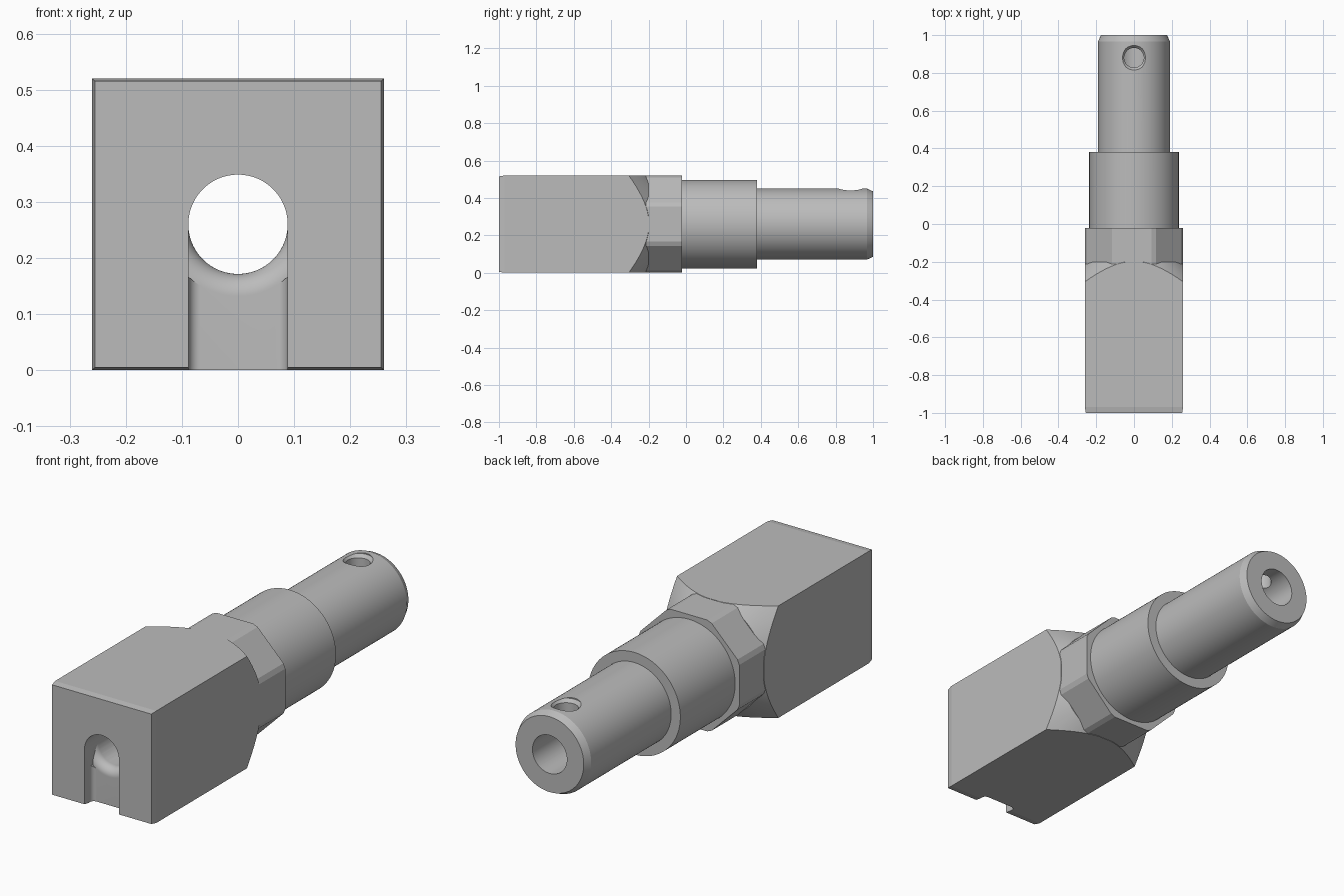
import bpy
import bmesh
import math
from mathutils import Matrix, Vector

AXIS_Z = 0.26
ALONG_Y = Matrix.Translation((0, 0, AXIS_Z)) @ Matrix.Rotation(-math.pi / 2, 4, 'X')

if "Cube" in bpy.data.objects:
    bpy.data.objects.remove(bpy.data.objects["Cube"])

steel = bpy.data.materials.new("plain_grey_steel")
steel.use_nodes = True
steel.diffuse_color = (0.5, 0.5, 0.5, 1)
steel.node_tree.nodes["Principled BSDF"].inputs["Base Color"].default_value = steel.diffuse_color


def finish(bm, name):
    bmesh.ops.recalc_face_normals(bm, faces=bm.faces)
    mesh = bpy.data.meshes.new(name)
    bm.to_mesh(mesh)
    bm.free()
    mesh.materials.append(steel)
    obj = bpy.data.objects.new(name, mesh)
    bpy.context.collection.objects.link(obj)
    return obj


def round_angles(n, start=0):
    return [start + 2 * math.pi * i / n for i in range(n)]


def lathe(name, profile, angles=None, matrix=ALONG_Y):
    """Closed solid from (radius, distance) rings, with capped ends."""
    angles = angles or round_angles(96)
    bm = bmesh.new()
    rings = [[bm.verts.new(matrix @ Vector((r * math.cos(a), r * math.sin(a), d)))
              for a in angles] for r, d in profile]
    n = len(angles)
    for low, high in zip(rings, rings[1:]):
        for i in range(n):
            j = (i + 1) % n
            bm.faces.new((low[i], low[j], high[j], high[i]))
    bm.faces.new(rings[0])
    bm.faces.new(rings[-1])
    return finish(bm, name)


def box(name, low, high, corner=0):
    """Box from two corners; the upright edges at the back may be rounded."""
    low, high = Vector(low), Vector(high)
    bm = bmesh.new()
    bmesh.ops.create_cube(bm, size=1)
    for v in bm.verts:
        v.co = Vector([(low[i] + high[i]) / 2 + v.co[i] * (high[i] - low[i]) for i in range(3)])
    if corner:
        edges = [e for e in bm.edges if all(v.co.y > high.y - 1e-5 for v in e.verts)
                 and abs(e.verts[0].co.x - e.verts[1].co.x) < 1e-5]
        bmesh.ops.bevel(bm, geom=edges, offset=corner, segments=16,
                        profile=0.5, affect='EDGES')
    return finish(bm, name)


def combine(target, tool, operation):
    tool.hide_render = True
    mod = target.modifiers.new(operation.lower(), 'BOOLEAN')
    mod.operation = operation
    mod.solver = 'EXACT'
    mod.object = tool
    bpy.context.view_layer.objects.active = target
    bpy.ops.object.modifier_apply(modifier=mod.name)
    bpy.data.objects.remove(tool)


# Square head with slightly tapered front edges
half_diag = AXIS_Z * math.sqrt(2)
body = lathe("stepped_square_head_shank",
             [(half_diag - 0.007, -1), (half_diag, -0.97), (half_diag, -0.1)],
             round_angles(4, math.pi / 4))

# Conical turning of the head's back corners
combine(body, lathe("corner_cone", [(0.5, -1.2), (0.5, -0.438), (0.262, -0.2)]), 'INTERSECT')

# Eight-sided collar with turned corners
half_flat = math.acos(0.2585 / 0.275)
octagon = [k * math.pi / 4 + s * half_flat for k in range(8) for s in (-1, 1)]
combine(body, lathe("collar", [(0.275, -0.3), (0.275, -0.022)], octagon), 'UNION')

# Stepped round shank with a chamfered end
combine(body, lathe("shank", [(0.237, -0.25), (0.237, 0.38), (0.19, 0.38),
                              (0.19, 0.967), (0.175, 1)]), 'UNION')

# Bore through the full length
BORE = 0.0885
combine(body, lathe("bore", [(BORE, -1.1), (BORE, 1.1)]), 'DIFFERENCE')

# Shallow slot down the front face
SLOT_FLOOR = -0.94
combine(body, box("slot", (-0.088, -1.1, -0.1), (0.088, SLOT_FLOOR, AXIS_Z), 0.02), 'DIFFERENCE')

# Rounded lip where the bore meets the slot floor
LIP = 0.04
lip_profile = [(BORE + LIP, SLOT_FLOOR - 0.02)]
for i in range(17):
    a = i / 16 * math.pi / 2
    lip_profile.append((BORE + LIP * (1 - math.sin(a)), SLOT_FLOOR + LIP * (1 - math.cos(a))))
lip = lathe("lip", lip_profile)
combine(lip, box("lip_limit", (-0.0878, -1.1, -0.1), (0.0878, 0, AXIS_Z - 0.001)), 'INTERSECT')
combine(body, lip, 'DIFFERENCE')

# Countersunk cross hole in the top of the shank
combine(body, lathe("cross_hole", [(0.052, AXIS_Z), (0.052, 0.43), (0.065, 0.445), (0.065, 0.6)],
                    round_angles(64), Matrix.Translation((0, 0.88, 0))), 'DIFFERENCE')

# Smooth turned surfaces, crisp machined edges
bpy.ops.object.select_all(action='DESELECT')
body.select_set(True)
bpy.context.view_layer.objects.active = body
bpy.ops.object.shade_smooth_by_angle(angle=math.radians(8))
